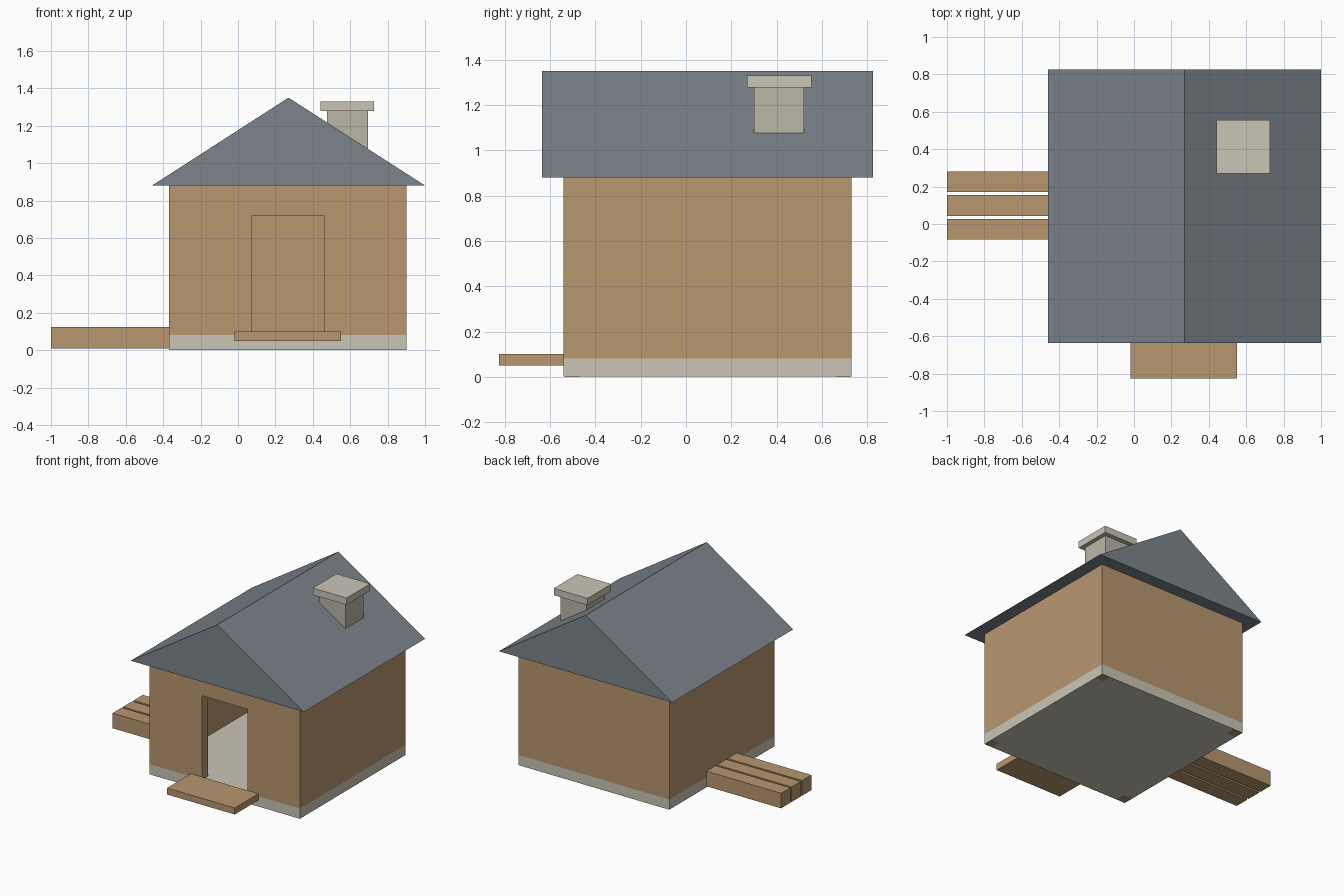
import bpy
import bmesh

if "Cube" in bpy.data.objects:
    bpy.data.objects.remove(bpy.data.objects["Cube"])


def material(name, rgb):
    m = bpy.data.materials.new(name)
    m.diffuse_color = (*rgb, 1)
    m.use_nodes = True
    m.node_tree.nodes["Principled BSDF"].inputs["Base Color"].default_value = m.diffuse_color
    return m


WOOD = material("wood", (0.48, 0.31, 0.16))
STONE = material("pale_stone", (0.59, 0.56, 0.47))
SHAFT = material("chimney_stone", (0.49, 0.47, 0.39))
SLATE = material("slate", (0.20, 0.23, 0.255))


def prism(name, profile, y0, y1, mat):
    """Extrude an (x, z) outline from y0 to y1."""
    bm = bmesh.new()
    face = bm.faces.new([bm.verts.new((x, y0, z)) for x, z in profile])
    out = bmesh.ops.extrude_face_region(bm, geom=[face])["geom"]
    verts = [v for v in out if isinstance(v, bmesh.types.BMVert)]
    bmesh.ops.translate(bm, verts=verts, vec=(0, y1 - y0, 0))
    bmesh.ops.recalc_face_normals(bm, faces=bm.faces)
    mesh = bpy.data.meshes.new(name)
    bm.to_mesh(mesh)
    bm.free()
    mesh.materials.append(mat)
    obj = bpy.data.objects.new(name, mesh)
    bpy.context.collection.objects.link(obj)
    return obj


def box(name, x, y, z, mat):
    outline = [(x[0], z[0]), (x[1], z[0]), (x[1], z[1]), (x[0], z[1])]
    return prism(name, outline, y[0], y[1], mat)


X0, X1, Y0, Y1 = -0.37, 0.90, -0.54, 0.73   # outer wall faces
FLOOR, EAVES, T = 0.08, 0.88, 0.07          # heights and wall thickness

# Floor slab
box("foundation", (X0, X1), (Y0, Y1), (0.002, FLOOR), STONE)

# Hollow walls: front wall is an arch-shaped outline around the doorway
DX0, DX1, DTOP = 0.075, 0.46, 0.72
front = [(X0, FLOOR), (DX0, FLOOR), (DX0, DTOP), (DX1, DTOP),
         (DX1, FLOOR), (X1, FLOOR), (X1, EAVES), (X0, EAVES)]
prism("front_wall", front, Y0, Y0 + T, WOOD)
box("back_wall", (X0, X1), (Y1 - T, Y1), (FLOOR, EAVES), WOOD)
box("left_wall", (X0, X0 + T), (Y0 + T, Y1 - T), (FLOOR, EAVES), WOOD)
box("right_wall", (X1 - T, X1), (Y0 + T, Y1 - T), (FLOOR, EAVES), WOOD)

# Corner posts inside the walls, showing on the underside
E = 0.004
for side, px in (("left", X0 + E), ("right", X1 - T)):
    for end, py in (("front", Y0 + E), ("back", Y1 - T)):
        box(f"corner_post_{end}_{side}", (px, px + T - E), (py, py + T - E),
            (0, EAVES), WOOD)

# Gable roof
prism("roof", [(-0.46, EAVES), (1.0, EAVES), (0.27, 1.35)], -0.635, 0.825, SLATE)

# Chimney
box("chimney_shaft", (0.475, 0.695), (0.30, 0.52), (0.95, 1.28), SHAFT)
box("chimney_cap", (0.442, 0.727), (0.27, 0.555), (1.278, 1.33), STONE)

# Door step
box("door_step", (-0.02, 0.55), (-0.825, Y0), (0.05, 0.10), WOOD)

# Side beams
for i in range(3):
    y = -0.083 + i * 0.127
    box(f"side_beam_{i + 1}", (-1.0, X0), (y, y + 0.111), (0.01, 0.125), WOOD)
